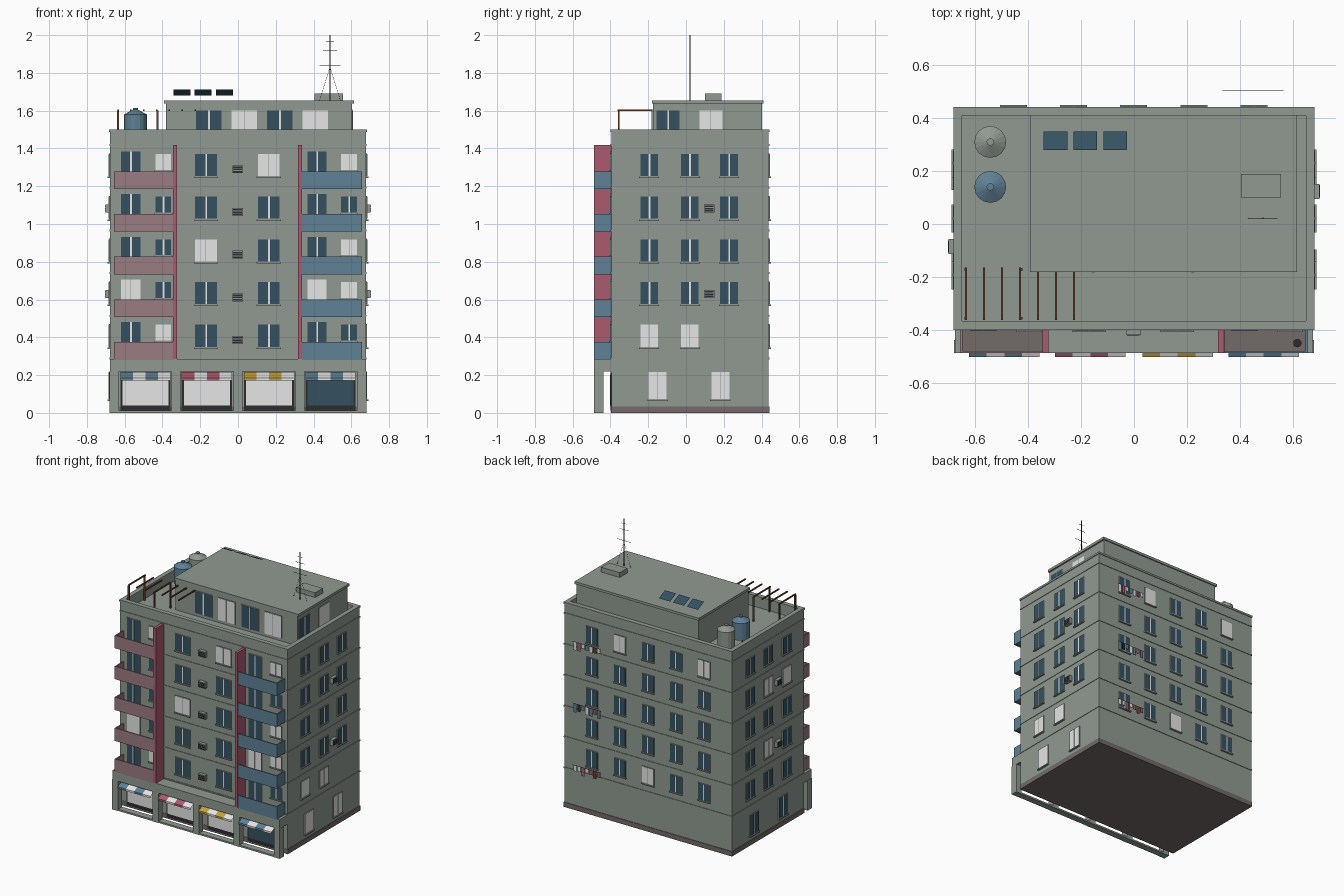
import bpy, bmesh, math, random
from mathutils import Vector, Matrix

random.seed(4)
cube = bpy.data.objects.get("Cube")
if cube:
    bpy.data.objects.remove(cube, do_unlink=True)

# Materials
PALETTE = {
    "wall": (.284, .322, .286), "plinth_brown": (.17, .145, .14),
    "glass": (.035, .083, .118), "white": (.79, .79, .79),
    "red": (.41, .105, .16), "dull_pink": (.33, .2, .225),
    "blue": (.115, .22, .3), "dark": (.025, .024, .027),
    "rust": (.15, .06, .03), "yellow": (.55, .36, .05)}
NAMES = list(PALETTE)
MATS = []
for name, rgb in PALETTE.items():
    m = bpy.data.materials.new(name)
    m.use_nodes = True
    m.diffuse_color = (*rgb, 1)
    m.node_tree.nodes["Principled BSDF"].inputs["Base Color"].default_value = (*rgb, 1)
    MATS.append(m)


class Part:
    """Collects simple solids into one named object."""

    def __init__(self, name):
        self.name, self.bm = name, bmesh.new()

    def paint(self, verts, color):
        for f in {f for v in verts for f in v.link_faces}:
            f.material_index = NAMES.index(color)

    def box(self, a, b, color="wall"):
        a, b = Vector(a), Vector(b)
        size = Vector(abs(q - p) for p, q in zip(a, b))
        mat = Matrix.Translation((a + b) / 2) @ Matrix.Diagonal((*size, 1))
        verts = bmesh.ops.create_cube(self.bm, size=1, matrix=mat)["verts"]
        self.paint(verts, color)

    def rod(self, a, b, r, color="dark", top=None, sides=6):
        a, b = Vector(a), Vector(b)
        turn = (b - a).to_track_quat('Z', 'Y').to_matrix().to_4x4()
        verts = bmesh.ops.create_cone(
            self.bm, cap_ends=True, segments=sides, radius1=r, radius2=r if top is None else top,
            depth=(b - a).length, matrix=Matrix.Translation((a + b) / 2) @ turn)["verts"]
        self.paint(verts, color)

    def quad(self, pts, color):
        f = self.bm.faces.new([self.bm.verts.new(p) for p in pts])
        f.material_index = NAMES.index(color)

    def ring(self, x0, x1, y0, y1, z0, z1, t, color="wall"):
        for x in (x0, x1 - t):
            self.box((x, y0, z0), (x + t, y1, z1), color)
        for y in (y0, y1 - t):
            self.box((x0 + t, y, z0), (x1 - t, y + t, z1), color)

    def done(self):
        me = bpy.data.meshes.new(self.name)
        self.bm.to_mesh(me)
        self.bm.free()
        for m in MATS:
            me.materials.append(m)
        ob = bpy.data.objects.new(self.name, me)
        bpy.context.collection.objects.link(ob)


W, FRONT, BACK = .677, -.395, .437
ROOF, TOP, STEP = 1.42, 1.5, .226
FLOORS = range(5)

# Each facade maps (along, outward, up) to world space
facades = {
    "front": lambda u, d, z: (u, FRONT - d, z),
    "back": lambda u, d, z: (u, BACK + d, z),
    "right": lambda u, d, z: (W + d, u, z),
    "left": lambda u, d, z: (-W - d, u, z),
    "pent_front": lambda u, d, z: (u, -.175 - d, z),
    "pent_side": lambda u, d, z: (.6 + d, u, z)}


def window(part, side, u, z0, w, h, lit=False, sill=True):
    at = facades[side]

    def plate(u0, u1, za, zb, d, color):
        part.box(at(u0, -.005, za), at(u1, d, zb), color)
    l, r, e = u - w / 2, u + w / 2, .003
    plate(l, r, z0, z0 + h, .006, "wall")
    color = "white" if lit else "glass"
    plate(l + e, u - .001, z0 + e, z0 + h - e, .007, color)
    plate(u + .001, r - e, z0 + e, z0 + h - e, .007, color)
    if not lit:
        plate(u - .003, u + .006, z0 + e, z0 + h - e, .008, "white")
    if sill:
        plate(l - e, r + e, z0 - .008, z0, .013, "wall")


def air_unit(part, side, u, z, w=.056):
    at = facades[side]
    part.box(at(u - w / 2, 0, z), at(u + w / 2, .024, z + .042))
    for k in range(3):
        zz = z + .004 + k * .012
        part.box(at(u - w * .42, .02, zz), at(u + w * .42, .026, zz + .008), "dark")


# Main block, floor bands, roof parapet and plinth
p = Part("main_block")
p.box((-W, FRONT, .002), (W, BACK, ROOF))
for i in range(6):
    z = .283 + i * STEP
    p.ring(-W - .004, W + .004, FRONT - .004, BACK + .004, z, z + .01, .02)
p.ring(-W, W, FRONT, BACK, ROOF, TOP, .028)
p.ring(-W - .005, W + .005, FRONT - .005, BACK + .005, TOP - .014, TOP, .033)
p.done()
p = Part("plinth")
p.box((-W - .004, FRONT - .002, 0), (W + .004, BACK + .004, .035), "plinth_brown")
p.done()

# Colonnade with canopy over the shops
p = Part("colonnade")
p.box((-W, -.487, .218), (W, FRONT, .285))
p.box((-W, -.485, 0), (W, -.438, .012))
for x in (-.655, -.328, 0, .328, .655):
    p.box((x - .024, -.487, 0), (x + .024, -.438, .22))
p.done()

# Shop fronts and striped awnings
shops, awnings = Part("shop_windows"), Part("awnings")
for x, tint in zip((-.49, -.165, .165, .49), ("blue", "red", "yellow", "blue")):
    shops.box((x - .133, FRONT - .004, .012), (x + .133, FRONT + .01, .215), "dark")
    pane = "glass" if x > .4 else "white"
    shops.box((x - .122, FRONT - .008, .04), (x + .122, FRONT, .2), pane)
    n, w = 4, .266 / 4
    for k in range(n):
        a = x - .133 + k * w
        b, c = a + w, "white" if k % 2 else tint
        awnings.quad([(a, -.44, .216), (a, -.502, .186), (b, -.502, .186), (b, -.44, .216)], c)
        awnings.quad([(a, -.502, .186), (a, -.502, .172), (b, -.502, .172), (b, -.502, .186)], c)
shops.done()
awnings.done()

# Red fins and the two stacks of balconies
p = Part("facade_fins")
for x in (-.334, .328):
    p.box((x - .011, -.488, .285), (x + .011, FRONT, ROOF - .003), "red")
p.done()
p = Part("balconies")
for s, color in ((-1, "dull_pink"), (1, "blue")):
    for i in FLOORS:
        z = .283 + i * STEP
        inner, outer = s * .34, s * .657
        p.box((inner, -.48, z), (outer, FRONT, z + .012), "plinth_brown")
        p.box((inner, -.488, z - .002), (outer, -.479, z + .092), color)
        p.box((outer - s * .009, -.48, z - .002), (outer, FRONT, z + .092), color)
p.rod((.617, -.45, .295 + 4 * STEP), (.617, -.45, .335 + 4 * STEP), .012, "dark", .016, 10)
p.done()

# Front windows, balcony doors and air units
p, units = Part("front_windows"), Part("air_units")
for i in FLOORS:
    z = .347 + i * STEP
    window(p, "front", -.17, z, .122, .123, i == 2)
    window(p, "front", .163, z, .122, .123, i == 4)
    window(p, "front", -.568, z - .047, .108, .183, i == 1, False)
    window(p, "front", .418, z - .047, .108, .183, i == 1, False)
    window(p, "front", -.396, z + .033, .09, .09, i in (0, 4))
    window(p, "front", .588, z + .033, .09, .09, i in (1, 2, 4))
    air_unit(units, "front", -.002, z + .018)
p.done()

# Side windows
p = Part("side_windows")
lit_left = {(1, 1), (3, 1), (3, 0)}
for i in FLOORS:
    z = .347 + i * STEP
    for k, y in enumerate((-.195, .02, .228)):
        if i or k < 2:
            window(p, "right", y, z, .1, .123, i == 0)
        window(p, "left", y, z, .1, .123, (i, k) in lit_left)
for y in (-.15, .182):
    window(p, "right", y, .07, .102, .15, True)
    window(p, "left", y, .07, .102, .15)
for i in (1, 3):
    air_unit(units, "right", .123, .383 + i * STEP)
    air_unit(units, "left", -.085, .383 + i * STEP)
p.done()
units.done()

# Back windows
p = Part("back_windows")
lit_back = {(4, 1), (4, 4), (0, 2)}
for i in FLOORS:
    for k in range(5):
        window(p, "back", .453 - k * .227, .347 + i * STEP, .096, .123, (i, k) in lit_back)
p.done()

# Washing lines
p = Part("washing_lines")
for i in (0, 2, 4):
    z = .363 + i * STEP
    p.rod((.335, .503, z), (.565, .503, z), .0012)
    for k in range(7):
        x, drop = .342 + k * .032, random.uniform(.03, .065)
        c = random.choice(("red", "white", "blue", "rust", "white", "dark"))
        p.box((x, .502, z - drop), (x + .025, .504, z), c)
p.done()

# Penthouse
p = Part("penthouse")
p.box((-.382, -.175, ROOF - .01), (.603, .403, 1.64))
p.box((-.392, -.181, 1.637), (.615, .411, 1.655))
p.box((.405, .1, 1.65), (.555, .188, 1.69))
p.done()
p = Part("penthouse_windows")
for k in range(4):
    window(p, "pent_front", -.155 + k * .188, 1.44, .14, .165, k % 2 == 1, False)
for y, lit in ((-.096, False), (.132, True)):
    window(p, "pent_side", y, 1.44, .127, .165, lit, False)
p.done()

# Solar panels
p = Part("solar_panels")
for x in (-.342, -.229, -.116):
    p.quad([(x, .28, 1.712), (x + .09, .28, 1.712), (x + .09, .35, 1.68), (x, .35, 1.68)], "glass")
p.done()

# Antenna mast with crossbars and guy wires
p = Part("antenna")
ax, ay = .487, .022
p.rod((ax, ay, 1.65), (ax, ay, 2), .003)
for z, half in ((1.965, .02), (1.92, .036), (1.84, .055)):
    p.rod((ax - half, ay, z), (ax + half, ay, z), .0015)
for dx in (-.055, .055):
    p.rod((ax, ay, 1.83), (ax + dx, ay, 1.655), .0008, sides=4)
p.done()

# Water tanks on legs
p = Part("water_tanks")
for y, c in ((.31, "wall"), (.14, "blue")):
    x = -.543
    p.rod((x, y, 1.455), (x, y, 1.58), .06, c, sides=16)
    p.rod((x, y, 1.58), (x, y, 1.605), .06, c, .014, 16)
    p.rod((x, y, 1.605), (x, y, 1.614), .014, c, sides=12)
    for k in range(4):
        t = math.pi * (k + .5) / 2
        q = Vector((x + .048 * math.cos(t), y + .048 * math.sin(t), ROOF))
        p.rod(q, q + Vector((0, 0, .04)), .006)
p.done()

# Pergola
p = Part("pergola")
for k in range(7):
    x = -.635 + k * .068
    p.box((x - .004, -.362, 1.598), (x + .004, -.165, 1.607), "rust")
for x in (-.635, -.427):
    for y in (-.356, -.172):
        p.box((x - .005, y - .005, ROOF), (x + .005, y + .005, 1.6), "rust")
p.done()
